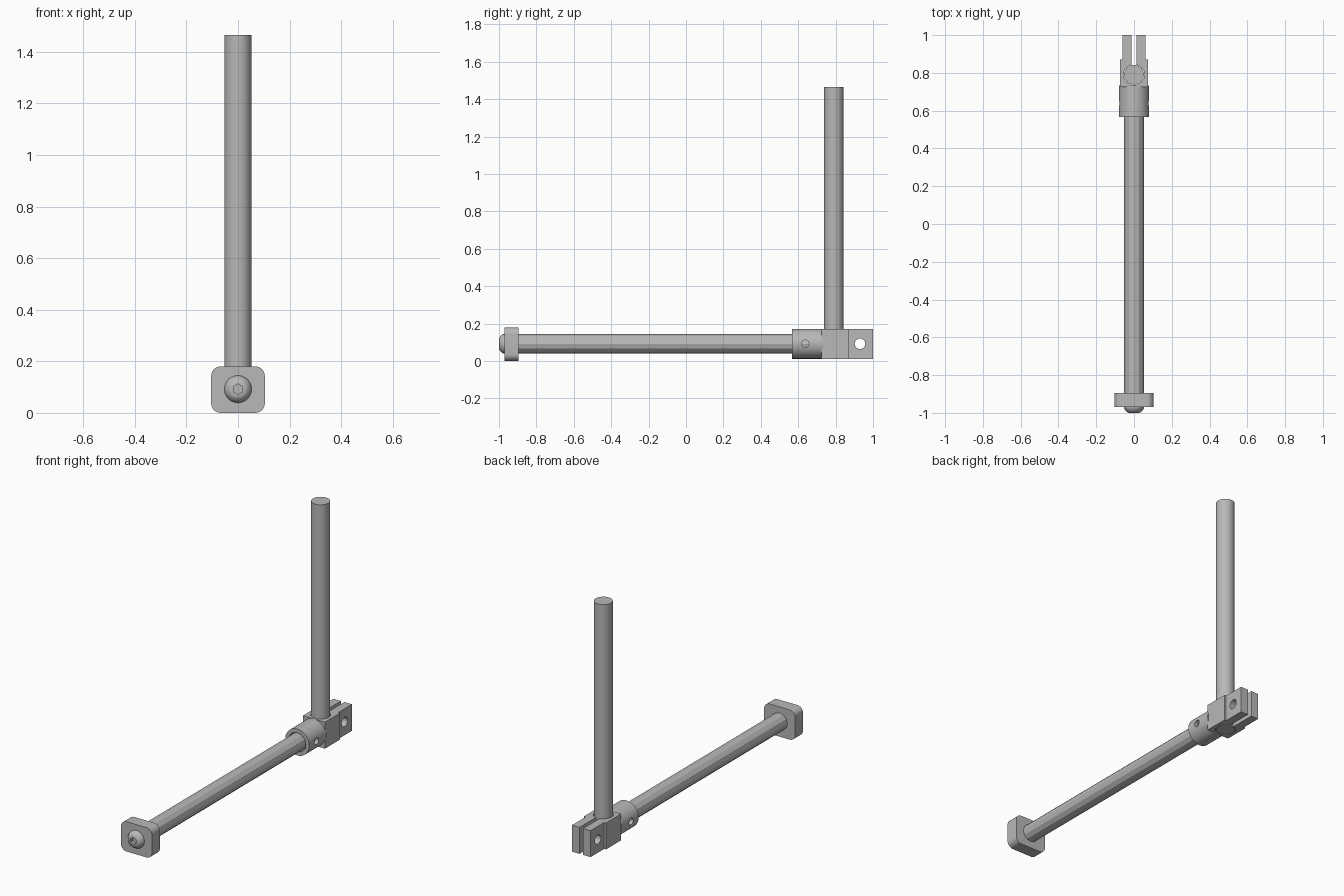
import bpy, bmesh, math
from mathutils import Matrix, Vector

if "Cube" in bpy.data.objects:
    bpy.data.objects.remove(bpy.data.objects["Cube"], do_unlink=True)

grey = bpy.data.materials.new("plain grey metal")
grey.use_nodes = True
grey.diffuse_color = (0.48, 0.48, 0.48, 1)
grey.node_tree.nodes["Principled BSDF"].inputs["Base Color"].default_value = grey.diffuse_color

AXIS_Z = 0.092   # height of the horizontal rod
POST_Y = 0.79    # position of the upright rod
TURN = {"X": Matrix.Rotation(math.pi / 2, 4, "Y"),
        "Y": Matrix.Rotation(-math.pi / 2, 4, "X"),
        "Z": Matrix.Identity(4)}


def finish(name, bm, smooth=True):
    mesh = bpy.data.meshes.new(name)
    bmesh.ops.recalc_face_normals(bm, faces=bm.faces)
    bm.to_mesh(mesh)
    bm.free()
    obj = bpy.data.objects.new(name, mesh)
    bpy.context.collection.objects.link(obj)
    mesh.materials.append(grey)
    if smooth:
        shade(obj)
    return obj


def select(obj):
    bpy.ops.object.select_all(action="DESELECT")
    obj.select_set(True)
    bpy.context.view_layer.objects.active = obj


def shade(obj):
    select(obj)
    bpy.ops.object.shade_smooth_by_angle(angle=math.radians(28))


def rod(name, axis, centre, radius, length, sides=48, smooth=True, tip=None):
    bm = bmesh.new()
    bmesh.ops.create_cone(bm, cap_ends=True, segments=sides, radius1=radius,
                          radius2=radius if tip is None else tip, depth=length,
                          matrix=Matrix.Translation(centre) @ TURN[axis])
    return finish(name, bm, smooth)


def box(name, low, high):
    low, high = Vector(low), Vector(high)
    bm = bmesh.new()
    bmesh.ops.create_cube(bm, size=1, matrix=Matrix.Translation((low + high) / 2)
                          @ Matrix.Diagonal((*(high - low), 1)))
    return finish(name, bm, False)


def combine(obj, tool, operation):
    tool.hide_render = True
    mod = obj.modifiers.new(operation.lower(), "BOOLEAN")
    mod.operation, mod.object, mod.solver = operation, tool, "EXACT"
    select(obj)
    bpy.ops.object.modifier_apply(modifier=mod.name)
    bpy.data.objects.remove(tool, do_unlink=True)


# Rounded end plate
bm = bmesh.new()
bmesh.ops.create_cube(bm, size=1, matrix=Matrix.Translation((0, -0.932, 0.09))
                      @ Matrix.Diagonal((0.208, 0.075, 0.18, 1)))
corners = [e for e in bm.edges if abs(e.verts[0].co.y - e.verts[1].co.y) > 0.01]
bmesh.ops.bevel(bm, geom=corners, offset=0.037, segments=8, profile=0.5, affect="EDGES")
finish("end_plate", bm)

# Domed screw head with a hexagonal socket
bm = bmesh.new()
profile = [(0, -0.965), (0.053, -0.965), (0.053, -0.972), (0.05, -0.98),
           (0.044, -0.989), (0.036, -0.996), (0.028, -1), (0, -1)]
verts = [bm.verts.new((r, y, AXIS_Z)) for r, y in profile]
edges = [bm.edges.new(pair) for pair in zip(verts, verts[1:])]
bmesh.ops.spin(bm, geom=verts + edges, cent=(0, 0, AXIS_Z), axis=(0, 1, 0),
               angle=math.tau, steps=40)
bmesh.ops.remove_doubles(bm, verts=bm.verts, dist=0.0002)
head = finish("screw_head", bm, False)
combine(head, rod("socket_cutter", "Y", (0, -0.993, AXIS_Z), 0.02, 0.03, 6, False), "DIFFERENCE")
shade(head)

# Horizontal and upright rods
rod("horizontal_rod", "Y", (0, -0.1, AXIS_Z), 0.052, 1.62, 12, False)
rod("upright_rod", "Z", (0, POST_Y, 0.739), 0.052, 1.453)

# Clamp: round collar joined to a block with thinner jaws
clamp = rod("rod_clamp", "Y", (0, 0.649, AXIS_Z), 0.08, 0.166)
combine(clamp, box("body", (-0.074, 0.725, 0.012), (0.074, 0.87, 0.172)), "UNION")
combine(clamp, box("jaws", (-0.062, 0.84, 0.012), (0.062, 1, 0.172)), "UNION")

# Bores, jaw slot, set screw holes and bolt hole
for cutter in (
        rod("post_bore", "Z", (0, POST_Y, 0.1), 0.055, 0.4),
        rod("collar_bore", "Y", (0, 0.62, AXIS_Z), 0.057, 0.2),
        box("slot", (-0.012, POST_Y, -0.1), (0.012, 1.1, 0.3)),
        rod("set_screw_hole", "X", (0, 0.637, AXIS_Z), 0.02, 0.4, 24),
        rod("bolt_hole", "X", (0, 0.93, AXIS_Z), 0.028, 0.4, 32)):
    combine(clamp, cutter, "DIFFERENCE")
shade(clamp)
